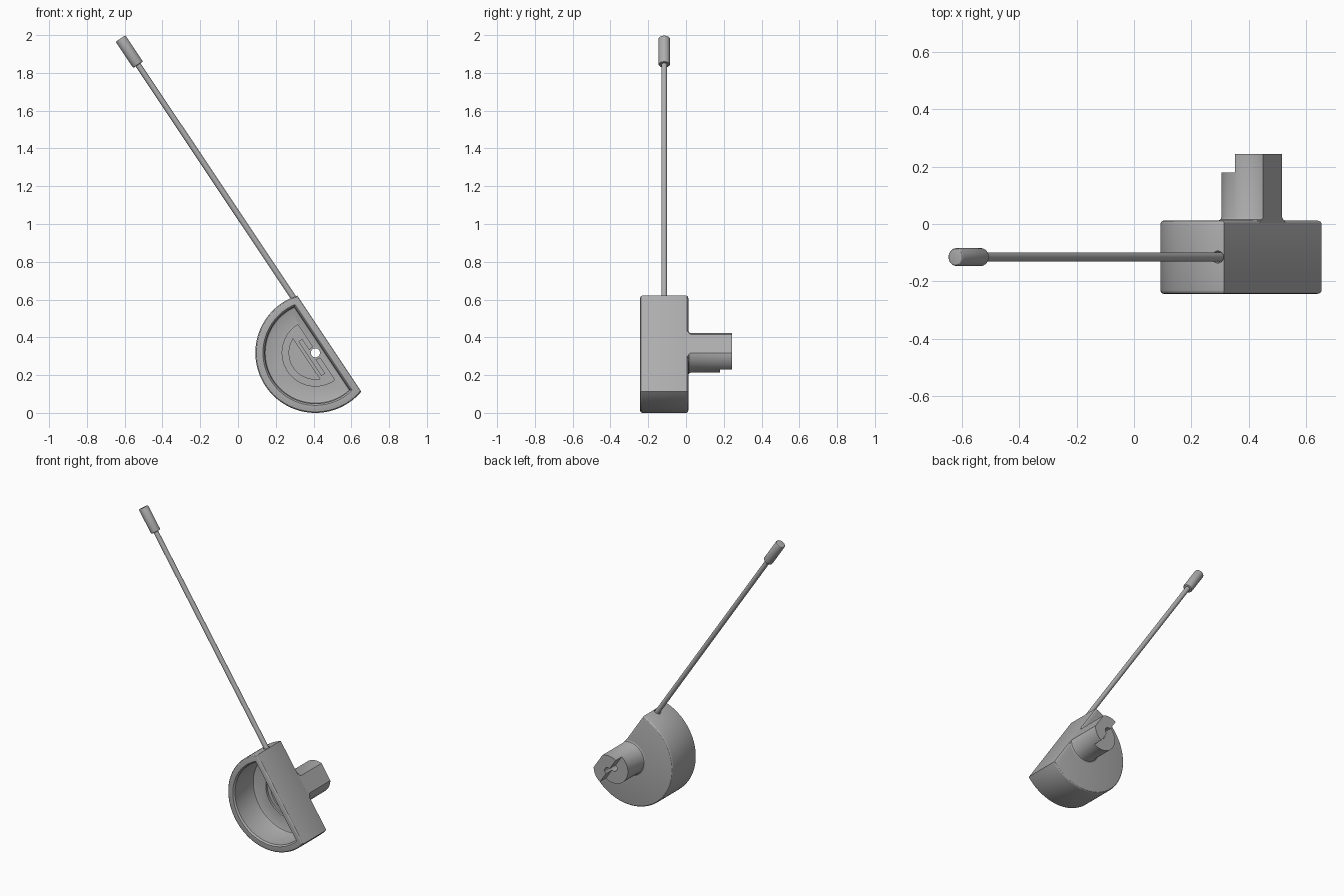
import bpy, bmesh
from math import asin, atan2, pi, sin, cos
from mathutils import Matrix, Vector

if "Cube" in bpy.data.objects:
    bpy.data.objects.remove(bpy.data.objects["Cube"])

grey = bpy.data.materials.new("grey plastic")
grey.use_nodes = True
grey.diffuse_color = (0.42, 0.42, 0.42, 1)
grey.node_tree.nodes["Principled BSDF"].inputs["Base Color"].default_value = (0.42, 0.42, 0.42, 1)

# Frames: the housing is tilted so its flat side runs parallel to the rod
ALONG = Vector((-0.555, 0, 0.832)).normalized()
DEPTH = Vector((0, 1, 0))
OUT = DEPTH.cross(ALONG)
CENTRE = Vector((0.41, 0, 0.318))


def frame(x, y, z, origin):
    m = Matrix((x, y, z)).transposed().to_4x4()
    m.translation = origin
    return m


BODY = frame(ALONG, OUT, DEPTH, CENTRE)
ROD = frame(OUT, DEPTH, ALONG, CENTRE + OUT * 0.065 + DEPTH * -0.115)


def dee(r, off, n=64):
    """Circle cut by a flat at distance off from its centre."""
    a = asin(off / r)
    span = pi + 2 * a
    return [(r * cos(pi - a + span * i / n), r * sin(pi - a + span * i / n)) for i in range(n + 1)]


def circle(r, n=32):
    return [(r * cos(2 * pi * i / n), r * sin(2 * pi * i / n)) for i in range(n)]


def rect(x0, x1, y0, y1):
    return [(x0, y0), (x1, y0), (x1, y1), (x0, y1)]


def loft(name, layers, matrix=BODY):
    """Skin a stack of (profile, height) layers and cap both ends."""
    bm = bmesh.new()
    rings = [[bm.verts.new(matrix @ Vector((x, y, z))) for x, y in pts] for pts, z in layers]
    for low, high in zip(rings, rings[1:]):
        for i in range(len(low)):
            j = (i + 1) % len(low)
            bm.faces.new((low[i], low[j], high[j], high[i]))
    bm.faces.new(rings[0][::-1])
    bm.faces.new(rings[-1])
    bmesh.ops.recalc_face_normals(bm, faces=bm.faces)
    mesh = bpy.data.meshes.new(name)
    bm.to_mesh(mesh)
    bm.free()
    mesh.materials.append(grey)
    ob = bpy.data.objects.new(name, mesh)
    bpy.context.collection.objects.link(ob)
    return ob


def activate(ob):
    bpy.ops.object.select_all(action="DESELECT")
    ob.select_set(True)
    bpy.context.view_layer.objects.active = ob


def cut(ob, *cutters):
    activate(ob)
    for c in cutters:
        mod = ob.modifiers.new("cut", "BOOLEAN")
        mod.operation, mod.solver, mod.object = "DIFFERENCE", "EXACT", c
        bpy.ops.object.modifier_apply(modifier=mod.name)
        bpy.data.objects.remove(c)


def rounded(shape, z0, z1, b):
    """Layers of a prism whose end edges are rounded by b."""
    arc = [(b * (1 - sin(t * pi / 6)), b * (1 - cos(t * pi / 6))) for t in range(4)]
    return ([(shape(k), z0 + h) for k, h in arc]
            + [(shape(k), z1 - h) for k, h in reversed(arc)])


def bore(r, z0, z1, matrix=BODY):
    return loft("cutter", [(circle(r), z0), (circle(r), z1)], matrix)


FLOOR = -0.04
RECESS = FLOOR + 0.015

# Housing: hollow half-round shell, open at the front
housing = loft("housing", rounded(lambda k: dee(0.318 - k, 0.088 - k), -0.243, 0.012, 0.012))
cavity = loft("cutter", [(dee(0.278, 0.052), -0.25), (dee(0.278, 0.052), -0.243),
                         (dee(0.269, 0.043), -0.233), (dee(0.269, 0.043), FLOOR - 0.012),
                         (dee(0.266, 0.040), FLOOR - 0.004), (dee(0.258, 0.032), FLOOR)])
floor_recess = loft("cutter", [(dee(0.176, 0.005), FLOOR - 0.005), (dee(0.176, 0.005), RECESS)])
cut(housing, cavity, floor_recess, bore(0.024, -0.3, 0.3), bore(0.021, 0.28, 0.4, ROD))

# Raised ribs and boss on the recessed floor
ribs = [
    loft("crescent_rib", [(dee(0.142, -0.055), FLOOR), (dee(0.142, -0.055), RECESS + 0.005)]),
    loft("straight_rib", [(rect(-0.12, 0.1, -0.042, -0.018), FLOOR),
                          (rect(-0.12, 0.1, -0.042, -0.018), RECESS + 0.005)]),
    loft("hole_boss", [(circle(0.036), FLOOR), (circle(0.036), RECESS + 0.005)]),
]
for rib in (ribs[1], ribs[2]):
    cut(rib, bore(0.024, -0.3, 0.3))

# Rear shaft: flat-sided, flared at the base, half of its end stepped down
shaft = loft("shaft", [(dee(0.117, 0.087), 0.002), (dee(0.117, 0.087), 0.012),
                       (dee(0.109, 0.087), 0.016), (dee(0.105, 0.087), 0.025),
                       (dee(0.105, 0.087), 0.243)])
step = loft("cutter", [(rect(-0.2, 0.2, -0.2, 0), 0.18), (rect(-0.2, 0.2, -0.2, 0), 0.3)])
cut(shaft, step, bore(0.024, -0.3, 0.3))

# Rod and its tip cap
rod = loft("rod", [(circle(0.0155), 0.275), (circle(0.0155), 1.8)], ROD)
cap = loft("tip_cap", rounded(lambda k: circle(0.031 - k), 1.79, 1.957, 0.006), ROD)

for ob in [housing, shaft, rod, cap] + ribs:
    activate(ob)
    bpy.ops.object.shade_smooth_by_angle()
